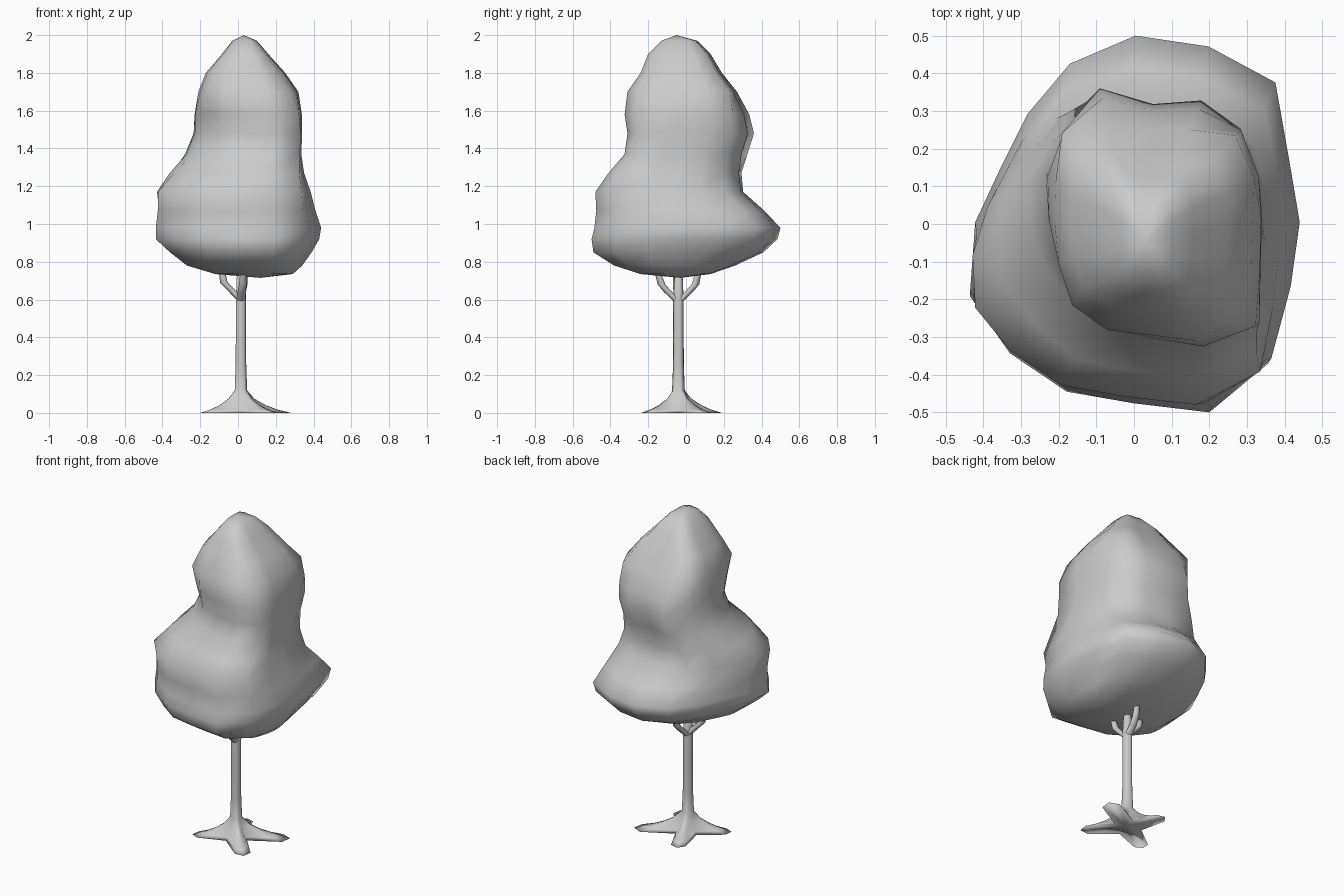
import bpy
from math import sin, cos, pi, atan2, hypot

if "Cube" in bpy.data.objects:
    bpy.data.objects.remove(bpy.data.objects["Cube"])

def loft(name, rings, bottom=None, top=None):
    """Skin closed rings of equal length; optional pole points close the ends."""
    n = len(rings[0])
    verts = [p for r in rings for p in r]
    faces = [(k*n + i, k*n + (i+1) % n, (k+1)*n + (i+1) % n, (k+1)*n + i)
             for k in range(len(rings) - 1) for i in range(n)]
    if bottom:
        verts.append(bottom)
        faces += [((i+1) % n, i, len(verts) - 1) for i in range(n)]
    if top:
        verts.append(top)
        b = (len(rings) - 1) * n
        faces += [(b + i, b + (i+1) % n, len(verts) - 1) for i in range(n)]
    me = bpy.data.meshes.new(name)
    me.from_pydata(verts, [], faces)
    me.polygons.foreach_set("use_smooth", [True] * len(me.polygons))
    ob = bpy.data.objects.new(name, me)
    bpy.context.collection.objects.link(ob)
    return ob

def unit_outline(radii):
    """Polar radii to a plan outline fitted to the -1..1 square."""
    n = len(radii)
    pts = [(r * cos(2*pi*i/n), r * sin(2*pi*i/n)) for i, r in enumerate(radii)]
    cols = []
    for c in zip(*pts):
        lo, hi = min(c), max(c)
        cols.append([2*(v - lo)/(hi - lo) - 1 for v in c])
    return list(zip(*cols))

# Canopy: plan outlines of the wide skirt, the narrow crown and the squarish peak
skirt = unit_outline([.44, .445, .53, .51, .50, .46, .41, .39,
                      .43, .48, .475, .475, .47, .535, .515, .45])
crown = unit_outline([.29, .30, .33, .335, .30, .37, .325, .31,
                      .28, .27, .27, .30, .31, .36, .40, .31])
peak = unit_outline([.28, .31, .33, .27, .25, .29, .34, .28,
                     .26, .27, .30, .30, .29, .33, .35, .30])
outlines = [skirt, crown, peak, peak]
# z, xmin, xmax, ymin, ymax, outline blend (0 skirt, 1 crown, 2 peak)
levels = [(.735, -.12, .29, -.24, .13, 0), (.78, -.27, .34, -.38, .26, 0),
          (.85, -.36, .39, -.49, .41, 0), (.92, -.435, .43, -.50, .485, 0),
          (.98, -.435, .44, -.485, .50, 0), (1.07, -.43, .41, -.475, .42, .1),
          (1.17, -.44, .385, -.48, .32, .35), (1.27, -.37, .35, -.41, .31, .7),
          (1.37, -.28, .335, -.325, .325, 1), (1.48, -.235, .34, -.31, .36, 1),
          (1.58, -.23, .34, -.325, .335, 1.3), (1.70, -.21, .32, -.31, .27, 2),
          (1.80, -.17, .25, -.24, .19, 2), (1.90, -.085, .16, -.20, .13, 2),
          (1.97, -.03, .10, -.13, .06, 2)]
rings = []
for z, x0, x1, y0, y1, t in levels:
    k = int(t)
    ring = []
    for a, b in zip(outlines[k], outlines[k+1]):
        u, v = (a[j] + (b[j] - a[j]) * (t - k) for j in (0, 1))
        ring.append(((x0+x1)/2 + u*(x1-x0)/2, (y0+y1)/2 + v*(y1-y0)/2, z))
    rings.append(ring)
loft("canopy", rings, bottom=(.12, -.03, .715), top=(.03, -.05, 2.0))

# Trunk flaring into four spreading roots
cx, cy = .015, -.04
tips = [(.28, .11), (-.07, .19), (-.20, -.16), (.20, -.23)]
arms = [(atan2(y - cy, x - cx) % (2*pi), hypot(x - cx, y - cy)) for x, y in tips]
arms.sort()
spokes = []
for i, (a, length) in enumerate(arms):
    nxt = arms[(i+1) % 4][0] + (2*pi if i == 3 else 0)
    spokes += [(a - .19, length, .85), (a, length, 1), (a + .19, length, .85),
               ((a + nxt)/2, length, .05)]
rings = []
# z, core radius, root reach
for z, core, reach in [(0, .075, 1), (.018, .065, .65), (.04, .055, .4), (.075, .043, .15),
                       (.12, .034, 0), (.25, .029, 0), (.42, .028, 0),
                       (.60, .028, 0), (.78, .02, 0)]:
    rings.append([(cx + (core + (ln - core)*reach*w) * cos(a),
                   cy + (core + (ln - core)*reach*w) * sin(a), z) for a, ln, w in spokes])
loft("trunk", rings, bottom=(cx, cy, .01), top=(cx, cy, .79))

# Branches forking below the canopy
def branch(name, path):
    loft(name, [[(x + r*cos(i*pi/4), y + r*sin(i*pi/4), z) for i in range(8)]
                for x, y, z, r in path])

branch("back_branch", [(.015, -.04, .59, .024), (.02, .015, .64, .022),
                       (.03, .05, .68, .02), (.035, .075, .78, .014)])
branch("front_branch", [(.015, -.04, .59, .024), (.02, -.095, .64, .022),
                        (.025, -.13, .68, .02), (.03, -.16, .78, .014)])
branch("left_branch", [(.015, -.04, .60, .024), (-.035, -.045, .65, .022),
                       (-.075, -.05, .69, .02), (-.09, -.05, .78, .014)])
